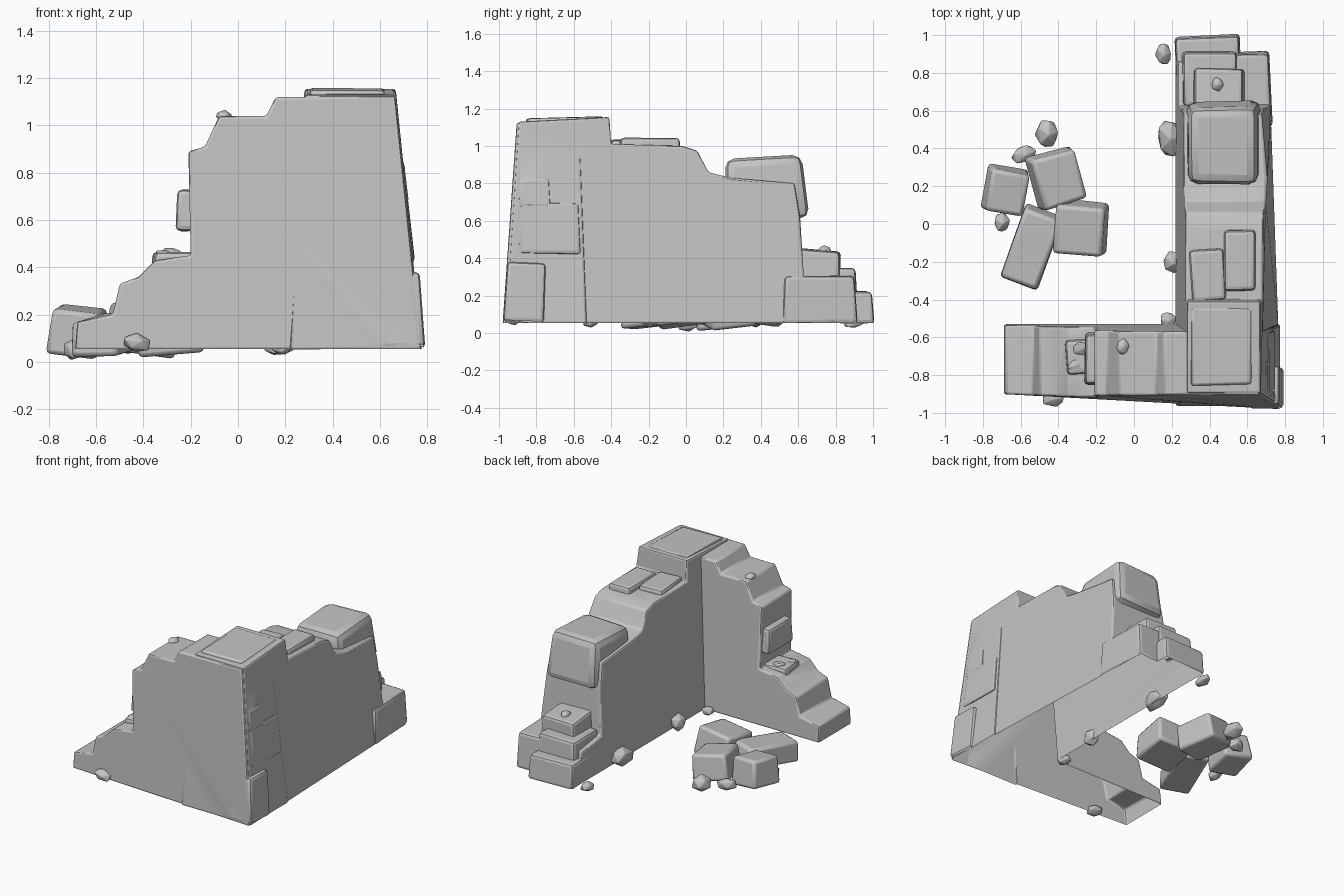
import bpy, bmesh, math, random
from mathutils import Vector, Euler

if "Cube" in bpy.data.objects:
    bpy.data.objects.remove(bpy.data.objects["Cube"])

random.seed(4)
rock = bpy.data.materials.new("grey rock")
rock.diffuse_color = (0.55, 0.55, 0.55, 1)
rock.use_nodes = True
rock.node_tree.nodes["Principled BSDF"].inputs["Base Color"].default_value = rock.diffuse_color


def smooth(ob):
    bpy.ops.object.select_all(action='DESELECT')
    ob.select_set(True)
    bpy.context.view_layer.objects.active = ob
    bpy.ops.object.shade_smooth_by_angle(angle=math.radians(40))


def finish(name, bm, bevel):
    bmesh.ops.recalc_face_normals(bm, faces=bm.faces[:])
    me = bpy.data.meshes.new(name)
    bm.to_mesh(me)
    bm.free()
    me.materials.append(rock)
    ob = bpy.data.objects.new(name, me)
    bpy.context.collection.objects.link(ob)
    mod = ob.modifiers.new("worn edges", 'BEVEL')
    mod.width, mod.segments = bevel, 2
    mod.limit_method, mod.angle_limit = 'ANGLE', math.radians(25)
    smooth(ob)
    return ob


def wall(name, profile, side_a, side_b):
    """Solid between two battered sides."""
    bm = bmesh.new()
    a = [bm.verts.new(side_a(s, z)) for s, z in profile]
    b = [bm.verts.new(side_b(s, z)) for s, z in profile]
    n = len(profile)
    bm.faces.new(a)
    bm.faces.new(b[::-1])
    for i in range(n):
        j = (i + 1) % n
        bm.faces.new((a[j], a[i], b[i], b[j]))
    return finish(name, bm, 0.012)


def stone(name, lo, hi, rot=(0, 0, 0), jit=0.03, bevel=0.02, taper=0.93):
    """Irregular worn block filling the box lo..hi before rotation."""
    lo, hi = Vector(lo), Vector(hi)
    size, mid = hi - lo, (lo + hi) / 2
    turn = Euler([math.radians(r) for r in rot]).to_matrix()
    bm = bmesh.new()
    bmesh.ops.create_cube(bm, size=1)
    for v in bm.verts:
        c = v.co.copy()
        if c.z > 0:
            c.x *= taper
            c.y *= taper
        c = Vector([k * (1 - random.uniform(0, jit) * 2) for k in c])
        v.co = mid + turn @ Vector([c[i] * size[i] for i in range(3)])
    return finish(name, bm, bevel)


def pebble(name, mid, size, rot=0):
    """Small rounded chip of rock."""
    bm = bmesh.new()
    bmesh.ops.create_icosphere(bm, subdivisions=1, radius=0.5)
    turn = Euler((0.2, 0.1, math.radians(rot))).to_matrix()
    for v in bm.verts:
        c = v.co * random.uniform(0.9, 1.15)
        v.co = Vector(mid) + turn @ Vector([c[i] * size[i] for i in range(3)])
    return finish(name, bm, 0.004)


def fuse(base, parts):
    """Join the parts into the base as one skin, then open it underneath."""
    group = bpy.data.collections.new("wall parts")
    bpy.context.scene.collection.children.link(group)
    for p in parts:
        group.objects.link(p)
    mod = base.modifiers.new("fuse", 'BOOLEAN')
    mod.operation, mod.solver = 'UNION', 'EXACT'
    mod.operand_type, mod.collection = 'COLLECTION', group
    mod.use_self = True
    graph = bpy.context.evaluated_depsgraph_get()
    me = bpy.data.meshes.new_from_object(base.evaluated_get(graph))
    worked = len(me.polygons) > 200
    if worked:
        base.modifiers.clear()
        base.data = me
        for p in parts:
            bpy.data.objects.remove(p)
    else:
        base.modifiers.remove(mod)
    bpy.data.collections.remove(group)
    for ob in [base] if worked else [base] + parts:
        bm = bmesh.new()
        bm.from_mesh(ob.data)
        under = [f for f in bm.faces if f.normal.z < -0.8 and f.calc_center_median().z < 0.12]
        bmesh.ops.delete(bm, geom=under, context='FACES')
        bm.to_mesh(ob.data)
        bm.free()
    smooth(base)


def h(z):
    return (z - 0.05) / 1.08


# Front wall, stepping up from the left end to the corner
front_profile = [(-0.69, 0.05), (-0.68, 0.17), (-0.53, 0.20), (-0.50, 0.33), (-0.42, 0.36),
                 (-0.35, 0.43), (-0.20, 0.45), (-0.21, 0.89), (-0.14, 0.91), (-0.08, 1.04),
                 (0.12, 1.04), (0.16, 1.12), (0.665, 1.125), (0.775, 0.05)]
front = wall("ruined_wall", front_profile,
             lambda s, z: (s, -(0.90 + 0.055 * (s + 0.7)) * (1 - h(z)) - 0.905 * h(z), z),
             lambda s, z: (s, -0.53 - 0.04 * h(z), z))

# Right wall, stepping down to the back
right_profile = [(-0.965, 0.05), (-0.895, 1.13), (-0.41, 1.155), (-0.40, 1.01), (-0.02, 1.0),
                 (0.06, 0.975), (0.12, 0.86), (0.24, 0.83), (0.58, 0.80), (0.61, 0.62),
                 (0.63, 0.30), (0.85, 0.27), (0.90, 0.05)]
wall("right_wall", right_profile,
     lambda s, z: (0.78 - 0.06 * max(0, s - 0.35) / 0.5 - 0.11 * h(z), s, z),
     lambda s, z: (0.22 + 0.06 * h(z), s, z))

# Blocks on top of the walls
stone("corner_cap", (0.29, -0.87, 1.02), (0.64, -0.42, 1.155), (1.5, 0, 0), bevel=0.012)
stone("inner_top_block", (0.29, -0.42, 0.85), (0.49, -0.12, 1.035), (0, 0, 4))
stone("outer_top_block", (0.47, -0.37, 0.9), (0.65, -0.02, 1.045))
stone("overhang_boulder", (0.265, 0.19, 0.60), (0.68, 0.655, 0.945), (3, 0, 0), bevel=0.05, taper=0.9)

# Broken back end of the right wall
stone("back_upper_step", (0.30, 0.50, 0.14), (0.60, 0.84, 0.45), (-5, 0, 0), taper=0.86)
stone("back_side_step", (0.50, 0.50, 0.047), (0.73, 0.92, 0.31), (0, 0, 2))
stone("back_middle_step", (0.24, 0.60, 0.047), (0.56, 0.93, 0.35), taper=0.9)
stone("back_low_slab", (0.21, 0.72, 0.045), (0.575, 1.005, 0.225), (0, 0, 2))
pebble("back_chip", (0.44, 0.74, 0.44), (0.07, 0.08, 0.06))

# Blocks and chips on the broken left end of the front wall
stone("left_jutting_block", (-0.265, -0.86, 0.55), (-0.05, -0.57, 0.73))
stone("left_ledge_block", (-0.37, -0.80, 0.30), (-0.15, -0.60, 0.465), (0, 0, 4))
for i, (x, y, z) in enumerate([(-0.28, -0.66, 0.46), (-0.31, -0.75, 0.45), (-0.06, -0.65, 1.04)]):
    pebble(f"ledge_chip_{i}", (x, y, z), (0.09, 0.08, 0.05), 40 * i)

# Stones standing slightly proud of the wall faces
stone("corner_foot", (0.60, -0.972, 0.052), (0.785, -0.75, 0.375), (-3, -3, 0), 0.01)
stone("corner_bulge", (0.44, -0.955, 0.2), (0.72, -0.75, 0.53), (-4, -4, 0))
stone("side_panel", (0.60, -0.905, 0.41), (0.737, -0.56, 0.70), (0, -5.5, 0))
stone("side_panel_top", (0.60, -0.90, 0.66), (0.718, -0.72, 0.83), (0, -5.5, 0))
fuse(front, [ob for ob in bpy.context.scene.objects if ob != front])

# Rubble pile: large blocks then small ones
stone("rubble_block_a", (-0.54, 0.09, 0.04), (-0.275, 0.39, 0.23), (6, 8, 16))
stone("rubble_block_b", (-0.425, -0.17, 0.04), (-0.14, 0.12, 0.25), (8, -5, -5))
stone("rubble_block_c", (-0.655, -0.34, 0.04), (-0.43, 0.09, 0.19), (6, 0, -20))
stone("rubble_block_d", (-0.79, 0.05, 0.03), (-0.565, 0.30, 0.23), (6, 7, -10))
pebbles = [(-0.46, 0.48, 0.09, 0.13, 0.17, 0.11, 10), (-0.58, 0.37, 0.07, 0.14, 0.10, 0.09, 20),
           (-0.70, 0.01, 0.05, 0.09, 0.11, 0.09, 20), (0.155, 0.90, 0.06, 0.09, 0.14, 0.07, 10),
           (0.185, 0.46, 0.10, 0.13, 0.21, 0.13, 5), (0.20, -0.20, 0.09, 0.10, 0.13, 0.12, 0),
           (0.18, -0.51, 0.06, 0.09, 0.10, 0.07, 30), (-0.43, -0.92, 0.08, 0.13, 0.10, 0.08, 0)]
for i, p in enumerate(pebbles):
    pebble(f"loose_stone_{i}", p[:3], p[3:6], p[6])
